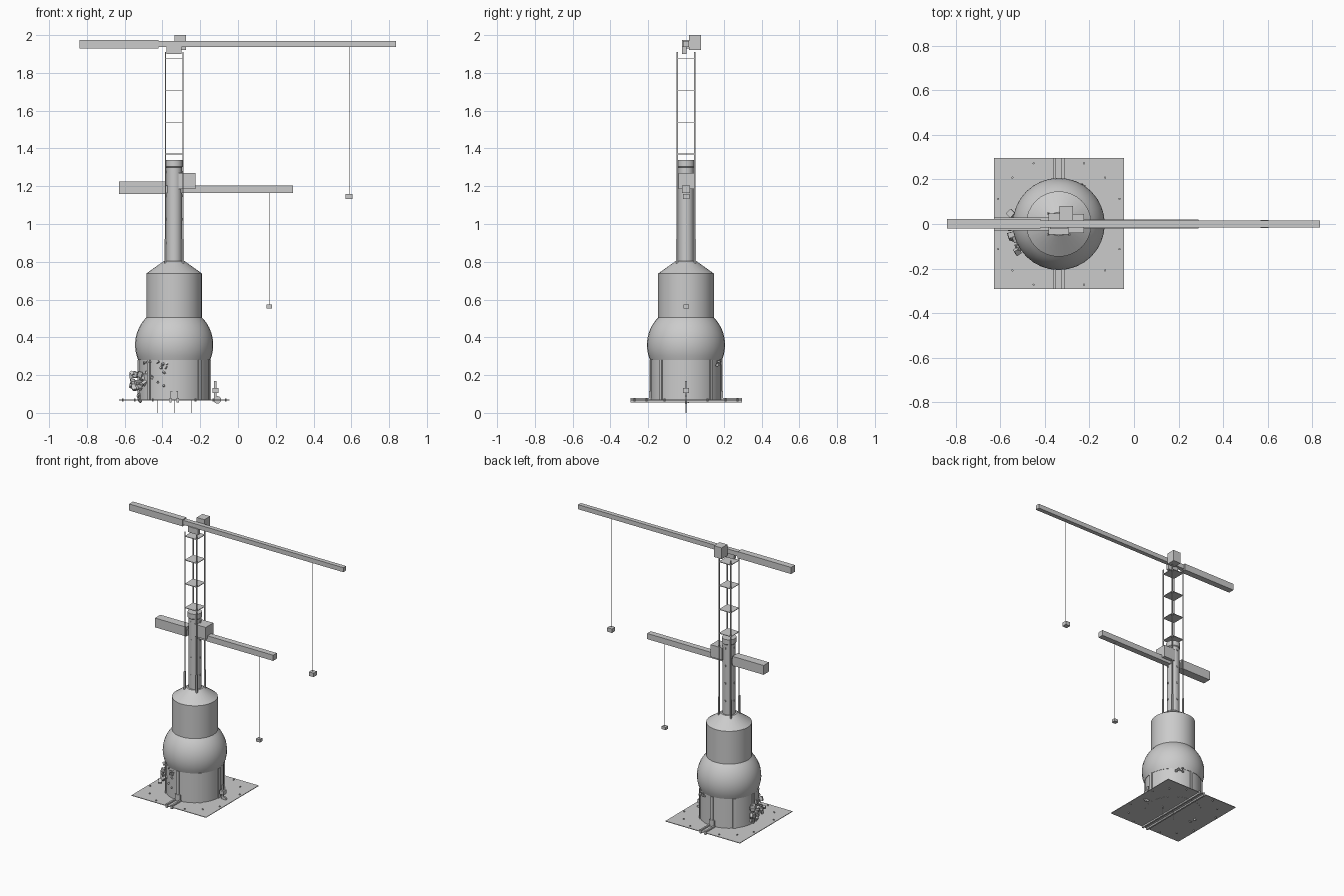
import bpy, bmesh, math, random
from mathutils import Vector, Matrix

if "Cube" in bpy.data.objects:
    bpy.data.objects.remove(bpy.data.objects["Cube"])

random.seed(4)
CX = -0.338  # tower axis

grey = bpy.data.materials.new("light_grey")
grey.use_nodes = True
grey.diffuse_color = (0.6, 0.6, 0.6, 1)
grey.node_tree.nodes["Principled BSDF"].inputs["Base Color"].default_value = (0.6, 0.6, 0.6, 1)


def finish(name, bm, smooth=False):
    mesh = bpy.data.meshes.new(name)
    bm.normal_update()
    bm.to_mesh(mesh)
    bm.free()
    mesh.materials.append(grey)
    ob = bpy.data.objects.new(name, mesh)
    bpy.context.collection.objects.link(ob)
    if smooth:
        bpy.ops.object.select_all(action='DESELECT')
        bpy.context.view_layer.objects.active = ob
        ob.select_set(True)
        bpy.ops.object.shade_smooth_by_angle(angle=math.radians(35))
    return ob


def add_box(bm, x, y, z, rot=None):
    """Box from three (low, high) ranges, optionally turned about its centre."""
    size = Matrix.Diagonal((x[1] - x[0], y[1] - y[0], z[1] - z[0], 1))
    mid = Vector((sum(x) / 2, sum(y) / 2, sum(z) / 2))
    bmesh.ops.create_cube(bm, size=1, matrix=Matrix.Translation(mid) @ (rot or Matrix()) @ size)


def box(name, x, y, z):
    bm = bmesh.new()
    add_box(bm, x, y, z)
    finish(name, bm)


def around(value, half):
    return (value - half, value + half)


def add_rod(bm, x, y, z0, z1, r, sides=6):
    bmesh.ops.create_cone(bm, cap_ends=True, segments=sides, radius1=r, radius2=r, depth=z1 - z0,
                          matrix=Matrix.Translation((x, y, (z0 + z1) / 2)))


def lathe(name, profile, sides):
    """Solid turned about the tower axis from (radius, height) points."""
    bm = bmesh.new()
    rings = []
    for r, z in profile:
        angles = [2 * math.pi * i / sides for i in range(sides)]
        rings.append([bm.verts.new((CX + r * math.cos(a), r * math.sin(a), z)) for a in angles])
    for low, high in zip(rings, rings[1:]):
        for i in range(sides):
            j = (i + 1) % sides
            bm.faces.new((low[i], low[j], high[j], high[i]))
    bm.faces.new(rings[0][::-1])
    bm.faces.new(rings[-1])
    return finish(name, bm, True)


# Ground plate, rails and bolts
box("ground_plate", (-0.63, -0.046), (-0.293, 0.297), (0.066, 0.07))
bm = bmesh.new()
for side in (-1, 1):
    add_box(bm, around(CX + side * 0.019, 0.006), (-0.293, 0.297), (0.055, 0.08))
finish("rails", bm)
bm = bmesh.new()
for i in range(16):
    if i % 4:
        a = i * math.pi / 8
        add_rod(bm, CX + 0.295 * math.cos(a), 0.295 * math.sin(a), 0.06, 0.077, 0.005)
finish("plate_bolts", bm)
bm = bmesh.new()
for dx in (-0.09, 0, 0.09):
    add_rod(bm, CX + dx, 0, 0, 0.07, 0.002, 4)
finish("anchor_pins", bm)

# Turned body
lathe("base_drum", [(0.188, 0.065), (0.188, 0.285)], 32)
bulge = []
for i in range(11):
    a = math.radians(-23 + 69 * i / 10)
    bulge.append((0.207 * math.cos(a), 0.36 + 0.207 * math.sin(a)))
lathe("bulge", bulge, 32)
lathe("upper_drum", [(0.147, 0.5), (0.147, 0.738), (0.053, 0.805)], 32)
lathe("column", [(0.042, 0.8), (0.042, 1.3), (0.047, 1.305), (0.047, 1.34)], 16)

# Wall ribs and doorways on the base
bm = bmesh.new()
for i in range(8):
    a = i * math.pi / 4
    rot = Matrix.Rotation(a, 4, 'Z')
    p = rot @ Vector((0.188, 0, 0)) + Vector((CX, 0, 0))
    add_box(bm, around(p.x, 0.006), around(p.y, 0.01), (0.068, 0.28), rot)
finish("base_ribs", bm)
for name, side in (("front_door", -1), ("back_door", 1)):
    box(name, around(CX, 0.02), around(side * 0.188, 0.008), (0.07, 0.115))

# Lattice mast
bm = bmesh.new()
for sx in (-1, 1):
    for sy in (-1, 1):
        add_box(bm, around(CX + sx * 0.046, 0.003), around(sy * 0.046, 0.003), (0.79, 1.91))
        add_box(bm, around(CX + sx * 0.047, 0.005), around(sy * 0.047, 0.005), (0.79, 0.92))
finish("mast_legs", bm)
bm = bmesh.new()
for i in range(4):
    add_box(bm, around(CX, 0.047), around(0, 0.047), around(1.37 + i * 0.169, 0.002))
finish("mast_platforms", bm)
bm = bmesh.new()
for i in range(4):
    for j in range(4):
        a = j * math.pi / 2
        add_box(bm, around(CX + 0.042 * math.cos(a), 0.004), around(0.042 * math.sin(a), 0.004),
                around(0.9 + i * 0.125, 0.006))
finish("column_clamps", bm)

# Upper crane
box("upper_counter_jib", (-0.84, -0.42), (-0.021, 0.023), (1.928, 1.975))
box("upper_jib", (-0.42, 0.836), (-0.015, 0.016), (1.937, 1.969))
box("upper_cab", (-0.335, -0.275), (0.016, 0.08), (1.92, 2.0))
box("upper_mast_head", around(CX, 0.04), around(-0.01, 0.012), (1.9, 1.94))
box("upper_hoist_line", around(0.588, 0.0012), around(0, 0.0012), (1.155, 1.94))
box("upper_hook_block", (0.568, 0.605), (-0.017, 0.019), (1.132, 1.16))

# Lower crane
box("lower_counter_jib", (-0.63, -0.385), (-0.03, 0.03), (1.16, 1.226))
box("lower_jib", (-0.385, 0.29), (-0.02, 0.021), (1.164, 1.204))
box("lower_cab", (-0.315, -0.225), (-0.04, 0.045), (1.185, 1.271))
box("lower_hoist_line", around(0.165, 0.0012), around(0, 0.0012), (0.57, 1.164))
box("lower_hook_block", (0.15, 0.181), (-0.013, 0.015), (0.553, 0.573))

# Small equipment beside the base
box("machine_box", (-0.135, -0.102), (-0.016, 0.016), (0.105, 0.132))
box("machine_post", around(-0.12, 0.006), around(0, 0.006), (0.07, 0.17))
bm = bmesh.new()
bmesh.ops.create_cone(bm, cap_ends=True, segments=12, radius1=0.02, radius2=0.02, depth=0.012,
                      matrix=Matrix.Translation((-0.109, 0, 0.069)) @ Matrix.Rotation(math.pi / 2, 4, 'X'))
finish("pulley", bm)


# Broken masonry scattered over the wall
def rubble(name, count, angles, radii, heights, size):
    bm = bmesh.new()
    for _ in range(count):
        a, r = math.radians(random.uniform(*angles)), random.uniform(*radii)
        rot = Matrix.Rotation(random.uniform(0, 3), 4, Vector((random.random(), random.random(), 0.5)))
        s = [random.uniform(0.4, 1) * size for _ in range(3)]
        add_box(bm, around(CX + r * math.cos(a), s[0]), around(r * math.sin(a), s[1]),
                around(random.uniform(*heights), s[2]), rot)
    finish(name, bm)


rubble("rubble_heap", 24, (165, 215), (0.18, 0.225), (0.13, 0.22), 0.016)
rubble("fallen_rubble", 8, (170, 205), (0.17, 0.2), (0.06, 0.1), 0.012)
rubble("front_wall_debris", 14, (205, 260), (0.185, 0.192), (0.14, 0.27), 0.008)
rubble("back_wall_debris", 6, (55, 70), (0.185, 0.205), (0.255, 0.28), 0.008)
